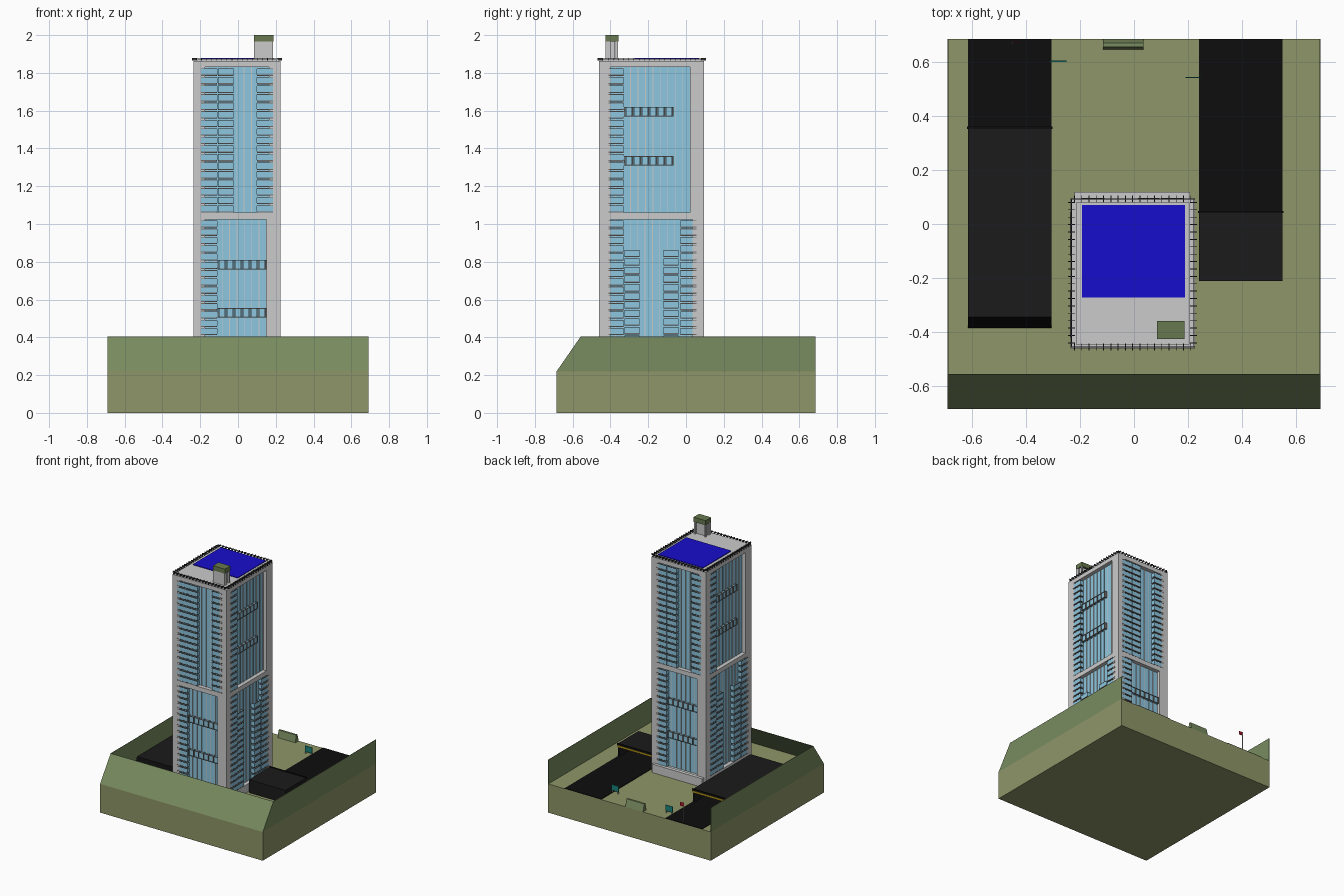
import bpy, bmesh, math

if "Cube" in bpy.data.objects:
    bpy.data.objects.remove(bpy.data.objects["Cube"])

MATS = {}
GREY = None
GLASS = (0.27, 0.57, 0.75, 1)
TRIM = (0.16, 0.155, 0.15, 1)
DARK = (0.03, 0.03, 0.03, 1)
BLACK = (0.004, 0.004, 0.004, 1)
OLIVE = (0.274, 0.305, 0.14, 1)
GREEN = (0.19, 0.26, 0.115, 1)
YELLOW = (0.50, 0.32, 0.01, 1)


def finish(name, bm, color, loc, rot):
    bmesh.ops.recalc_face_normals(bm, faces=bm.faces)
    me = bpy.data.meshes.new(name)
    bm.to_mesh(me)
    bm.free()
    ob = bpy.data.objects.new(name, me)
    ob.location, ob.rotation_euler = loc, (0, 0, rot)
    bpy.context.collection.objects.link(ob)
    if color:
        if color not in MATS:
            MATS[color] = bpy.data.materials.new(name + "_paint")
            MATS[color].diffuse_color = color
        me.materials.append(MATS[color])
    return ob


def boxes(name, items, color=GREY, loc=(0, 0, 0), rot=0):
    """One object from boxes given as x0, x1, y0, y1, z0, z1."""
    bm = bmesh.new()
    for x0, x1, y0, y1, z0, z1 in items:
        vs = bmesh.ops.create_cube(bm, size=1)["verts"]
        bmesh.ops.scale(bm, vec=(x1 - x0, y1 - y0, z1 - z0), verts=vs)
        bmesh.ops.translate(bm, vec=((x0 + x1) / 2, (y0 + y1) / 2, (z0 + z1) / 2), verts=vs)
    return finish(name, bm, color, loc, rot)


def prism(name, profile, x0, x1, color):
    """Extrude a y-z profile along x."""
    bm = bmesh.new()
    f = bm.faces.new([bm.verts.new((x0, y, z)) for y, z in profile])
    ext = bmesh.ops.extrude_face_region(bm, geom=[f])["geom"]
    bmesh.ops.translate(bm, vec=(x1 - x0, 0, 0),
                        verts=[v for v in ext if isinstance(v, bmesh.types.BMVert)])
    return finish(name, bm, color, (0, 0, 0), 0)


def steps(a, b, pitch):
    n = max(1, round((b - a) / pitch))
    return [a + (b - a) * i / n for i in range(n + 1)]


# Ground block with side walls and a sloped front wall; the back is open
boxes("ground_block", [(-.69, .69, -.685, .685, 0, .22)], OLIVE)
side = [(-.685, .22), (-.557, .405), (.685, .405), (.685, .22)]
prism("left_wall", side, -.69, -.687, GREEN)
prism("right_wall", side, .687, .69, GREEN)
prism("front_slope", [(-.685, .22), (-.557, .405), (-.555, .405), (-.682, .22)], -.687, .687, GREEN)

# Roads and garages with yellow height bars
for tag, x0, x1, y0, y1 in (("left", -.615, -.305, -.345, .352), ("right", .24, .55, -.21, .04)):
    boxes(tag + "_road", [(x0, x1, y0, .685, .22, .224)], BLACK)
    boxes(tag + "_garage", [(x0, x1, y0, y1, .305, .32), (x0, x0 + .012, y0, y1, .22, .305),
                            (x1 - .012, x1, y0, y1, .22, .305), (x0, x1, y0, y0 + .012, .22, .305)],
          (.0105, .0105, .0105, 1))
    boxes(tag + "_garage_lintel", [(x0 - .003, x1 + .003, y1, y1 + .008, .312, .325)], BLACK)
    boxes(tag + "_height_bar", [(x0, x1, y1, y1 + .006, .295, .309)], YELLOW)
prism("left_garage_end", [(-.385, .22), (-.345, .32), (-.345, .22)], -.615, -.305, BLACK)

# Signs and flag along the back edge
prism("ground_sign", [(.645, .22), (.655, .275), (.67, .275), (.685, .22)], -.115, .035, GREEN)
for tag, x in (("left", -.28), ("right", .22)):
    y = .60 if tag == "left" else .54
    boxes(tag + "_board", [(x - .03, x + .03, y, y + .004, .235, .28)], (.01, .22, .19, 1))
    boxes(tag + "_board_legs", [(x + s - .003, x + s + .003, y, y + .004, .22, .235) for s in (-.025, .025)])
boxes("flag_pole", [(-.452, -.448, .668, .672, .22, .375)])
boxes("flag", [(-.448, -.42, .669, .671, .345, .373)], (.45, .005, .02, 1))

# Tower core
CX, CY = -.005, -.1825
boxes("glass_core", [(-.205, .195, -.43, .065, .22, 1.84)], GLASS)


def balconies(cols, out):
    for u0, u1, z0, z1 in cols:
        n = round((z1 - z0) / .045)
        h = (z1 - z0) / n
        for i in range(n):
            z = z0 + i * h
            out["slab"].append((u0, u1, -.031, 0, z, z + .006))
            out["slab"].append((u0, u1, -.031, -.027, z + h * .78, z + h * .86))
            out["panel"].append((u0, u1, -.030, -.028, z + .006, z + h * .78))
            out["panel"] += [(u - .001, u + .001, -.028, 0, z + .006, z + h * .8) for u in (u0, u1)]


def vents(u0, u1, z, out):
    us = steps(u0, u1, .043)
    out["vent"] += [(u - .003, u + .003, -.022, 0, z, z + .05) for u in us]
    out["vent_glass"] += [(a + .006, b - .006, -.018, 0, z + .004, z + .046) for a, b in zip(us, us[1:])]
    out["vent"] += [(u0, u1, -.022, -.016, zz, zz + .004) for zz in (z, z + .046)]


def facade(name, w, lo, up, bal, vent, loc, rot):
    """Local x runs along the wall, -y points outwards, glass lies at y = 0."""
    out = {"slab": [], "panel": [], "vent": [], "vent_glass": []}
    balconies(bal, out)
    for v in vent:
        vents(*v, out)
    # Frame: corner columns, floor bands, mullions
    frame = [(-w, w, -.03, 0, a, b) for a, b in ((.22, .28), (1.025, 1.06), (1.83, 1.86))]
    for (a, b), z0, z1 in ((lo, .28, 1.025), (up, 1.06, 1.83)):
        frame += [(-w, a, -.03, .03, z0, z1), (b, w, -.03, .03, z0, z1)]
        frame += [(u - .002, u + .002, -.004, 0, z0, z1) for u in steps(a, b, .04)]
    boxes(name + "_frame", frame, GREY, loc, rot)
    boxes(name + "_balcony_frames", out["slab"], TRIM, loc, rot)
    boxes(name + "_balcony_glass", out["panel"], GLASS, loc, rot)
    boxes(name + "_vents", out["vent"], TRIM, loc, rot)
    boxes(name + "_vent_glass", out["vent_glass"], GLASS, loc, rot)


narrow = dict(
    w=.23, lo=(-.195, .155), up=(-.195, .192),
    bal=[(-.19, -.105, .28, 1.025), (-.19, -.105, 1.06, 1.83), (-.10, -.02, 1.06, 1.83),
         (.105, .19, 1.06, 1.83)],
    vent=[(-.10, .152, .76), (-.10, .152, .505)])
wide = dict(
    w=.2775, lo=(-.23, .24), up=(-.23, .205),
    bal=[(-.2275, -.1475, .28, 1.025), (-.142, -.065, .28, .87), (.0625, .1425, .28, .87),
         (.1525, .2375, .28, 1.025), (-.2275, -.1475, 1.06, 1.83)],
    vent=[(-.142, .1125, 1.57), (-.142, .1125, 1.31)])
facade("front", loc=(CX, -.43, 0), rot=0, **narrow)
facade("back", loc=(CX, .065, 0), rot=math.pi, **narrow)
facade("right", loc=(.195, CY, 0), rot=math.pi / 2, **wide)
facade("left", loc=(-.205, CY, 0), rot=-math.pi / 2, **wide)
boxes("back_canopy", [(-.22, .207, .09, .118, .22, .285)])

# Roof deck, landing pad and stair house
boxes("roof", [(-.235, .225, -.46, .095, 1.84, 1.862), (-.215, .205, -.445, .08, 1.862, 1.873)])
boxes("landing_pad", [(-.193, .188, -.272, .07, 1.873, 1.878)], (.008, .004, .60, 1))
boxes("stair_house", [(.085, .185, -.425, -.40, 1.873, 1.965), (.095, .175, -.40, -.375, 1.873, 1.965)]
      + [(x, x + .012, -.372, -.36, 1.873, 1.965) for x in (.085, .173)])
boxes("stair_house_roof", [(.085, .187, -.425, -.358, 1.965, 2.0)], (.14, .19, .08, 1))

# Roof railing
rail = []
for y in (-.455, .092):
    rail.append((-.235, .225, y - .0015, y + .0015, 1.876, 1.880))
    rail += [(x - .0015, x + .0015, y - .013, y + .013, 1.866, 1.879) for x in steps(-.22, .21, .027)]
for x in (-.231, .221):
    rail.append((x - .0015, x + .0015, -.455, .092, 1.876, 1.880))
    rail += [(x - .013, x + .013, y - .0015, y + .0015, 1.866, 1.879) for y in steps(-.44, .08, .027)]
boxes("roof_railing", rail, DARK)

for m in bpy.data.materials:
    if m.users and not m.is_grease_pencil:
        m.use_nodes = True
        m.node_tree.nodes["Principled BSDF"].inputs["Base Color"].default_value = m.diffuse_color
